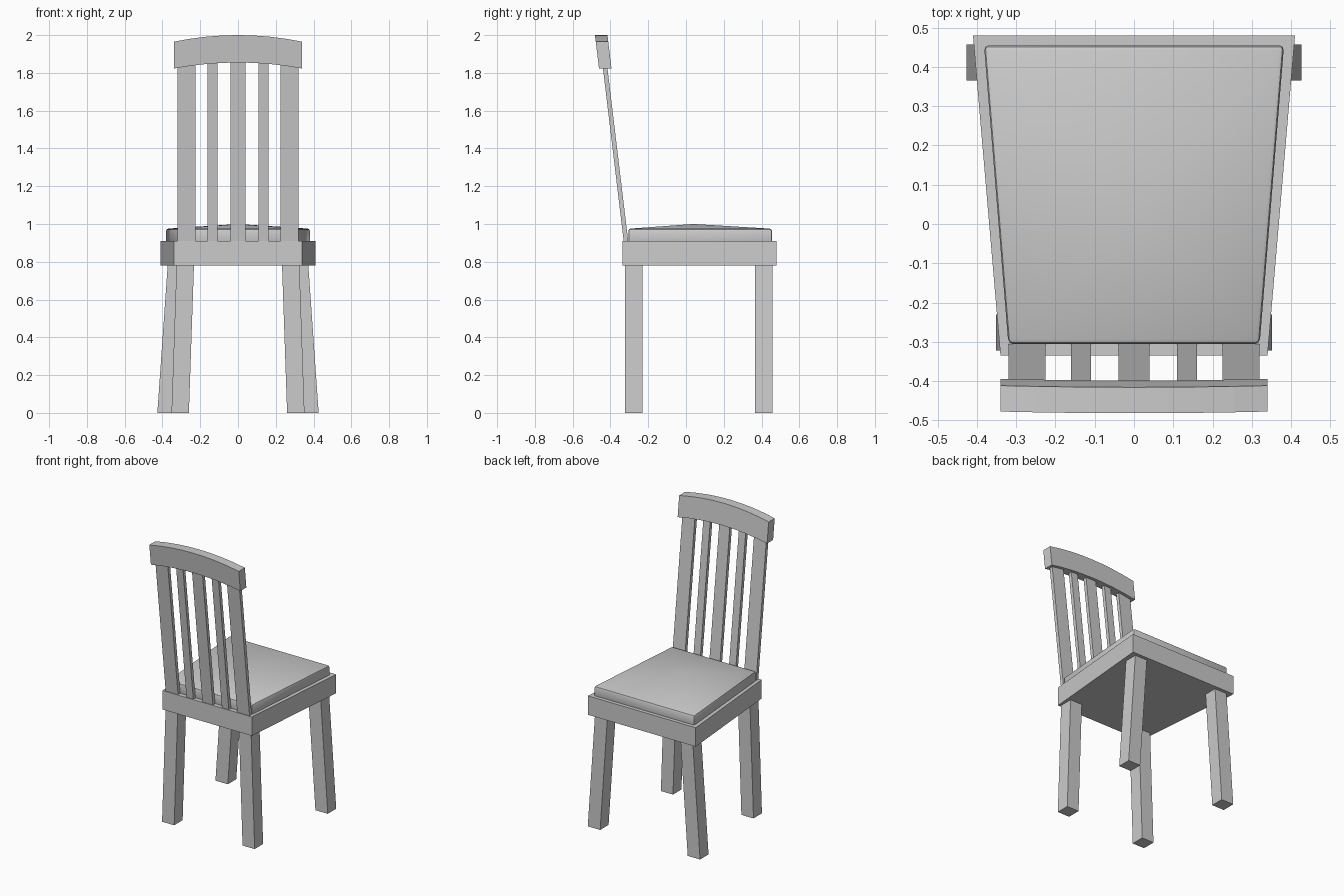
import bpy
import bmesh

cube = bpy.data.objects.get("Cube")
if cube:
    bpy.data.objects.remove(cube, do_unlink=True)

grey = bpy.data.materials.new("plain_grey")
grey.use_nodes = True
grey.diffuse_color = (0.6, 0.6, 0.6, 1)
grey.node_tree.nodes["Principled BSDF"].inputs["Base Color"].default_value = (0.6, 0.6, 0.6, 1)


def loft(name, bottom, top, apex=None):
    """Solid between two matching loops; an apex turns the top into a low pyramid."""
    bm = bmesh.new()
    low = [bm.verts.new(p) for p in bottom]
    high = [bm.verts.new(p) for p in top]
    n = len(low)
    bm.faces.new(low[::-1])
    for i in range(n):
        j = (i + 1) % n
        bm.faces.new((low[i], low[j], high[j], high[i]))
    if apex:
        peak = bm.verts.new(apex)
        for i in range(n):
            bm.faces.new((high[i], high[(i + 1) % n], peak))
    else:
        bm.faces.new(high)
    bmesh.ops.recalc_face_normals(bm, faces=bm.faces)
    mesh = bpy.data.meshes.new(name)
    bm.to_mesh(mesh)
    bm.free()
    mesh.materials.append(grey)
    obj = bpy.data.objects.new(name, mesh)
    bpy.context.collection.objects.link(obj)
    return obj


def rect(x0, x1, y0, y1, z):
    return [(x0, y0, z), (x1, y0, z), (x1, y1, z), (x0, y1, z)]


def trapezoid(narrow, wide, y0, y1, z):
    return [(-narrow, y0, z), (narrow, y0, z), (wide, y1, z), (-wide, y1, z)]


def lean(z):
    """Depth of the reclined backrest at a given height."""
    return -0.318 - 0.12 * (z - 0.91)


# Tapered seat frame
loft("seat_frame", trapezoid(0.34, 0.41, -0.335, 0.48, 0.78),
     trapezoid(0.34, 0.41, -0.335, 0.48, 0.91))

# Cushion with softened rim and a shallow peak
cushion = loft("seat_cushion", trapezoid(0.32, 0.382, -0.305, 0.455, 0.89),
               trapezoid(0.32, 0.382, -0.305, 0.455, 0.975), (0, 0.04, 1.0))
bevel = cushion.modifiers.new("soft_rim", "BEVEL")
bevel.width = 0.012
bevel.segments = 2
bevel.limit_method = "ANGLE"
bpy.ops.object.select_all(action="DESELECT")
cushion.select_set(True)
bpy.context.view_layer.objects.active = cushion
bpy.ops.object.modifier_apply(modifier=bevel.name)
bpy.ops.object.shade_smooth_by_angle()

# Splayed legs: inner and outer x at the floor and at the seat, then depth range
legs = {"narrow_end_leg": (0.26, 0.352, 0.233, 0.325, -0.322, -0.23),
        "wide_end_leg": (0.333, 0.427, 0.278, 0.372, 0.365, 0.457)}
for name, (f0, f1, s0, s1, y0, y1) in legs.items():
    for side, s in (("left", 1), ("right", -1)):
        loft(f"{side}_{name}", rect(s * f0, s * f1, y0, y1, 0),
             rect(s * s0, s * s1, y0, y1, 0.785))

# Backrest slats
for i, (x, half) in enumerate([(-0.272, 0.047), (-0.135, 0.026), (0, 0.04),
                               (0.135, 0.026), (0.272, 0.047)]):
    loops = [rect(x - half, x + half, lean(z) - 0.012, lean(z) + 0.012, z)
             for z in (0.905, 1.88)]
    loft(f"back_slat_{i + 1}", *loops)

# Arched top rail
steps = 8
xs = [0.34 * (2 * i / steps - 1) for i in range(steps + 1)]


def rail_outline(offset):
    lower = [(x, 1.855 - 0.032 * (x / 0.34) ** 2) for x in xs]
    upper = [(x, 2.0 - 0.035 * (x / 0.34) ** 2) for x in reversed(xs)]
    return [(x, lean(z) + offset, z) for x, z in lower + upper]


loft("top_rail", rail_outline(-0.033), rail_outline(0.033))
